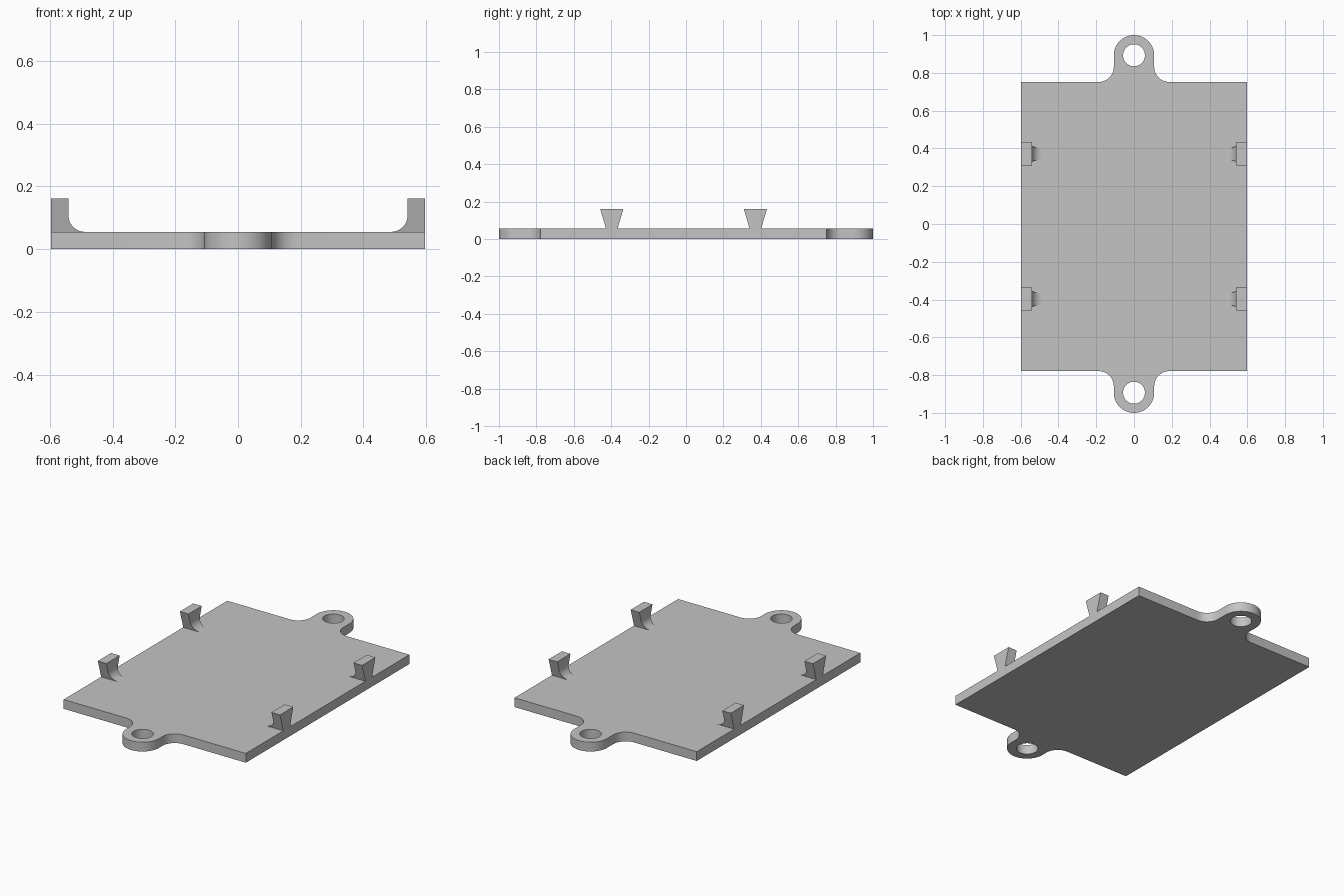
import bpy, bmesh
from math import sin, cos, radians

if "Cube" in bpy.data.objects:
    bpy.data.objects.remove(bpy.data.objects["Cube"])

HALF_W = 0.597                  # half width of the plate
FRONT, BACK = 0.779, 0.752      # plate edge distances from the centre
THICK, TOP = 0.055, 0.161       # plate thickness, clip height
LUG_R, LUG_Y, HOLE_R, FILLET = 0.107, 0.893, 0.058, 0.08

grey = bpy.data.materials.new("light grey plastic")
grey.use_nodes = True
colour = (0.55, 0.55, 0.55, 1)
grey.diffuse_color = colour
grey.node_tree.nodes["Principled BSDF"].inputs["Base Color"].default_value = colour


def arc(cx, cy, r, start, end, steps):
    angles = [radians(start + (end - start) * i / steps) for i in range(steps + 1)]
    return [(cx + r * cos(a), cy + r * sin(a)) for a in angles]


def finish(bm, name):
    bmesh.ops.recalc_face_normals(bm, faces=bm.faces)
    mesh = bpy.data.meshes.new(name)
    bm.to_mesh(mesh)
    bm.free()
    mesh.materials.append(grey)
    obj = bpy.data.objects.new(name, mesh)
    bpy.context.collection.objects.link(obj)
    bpy.ops.object.select_all(action="DESELECT")
    obj.select_set(True)
    bpy.context.view_layer.objects.active = obj
    bpy.ops.object.shade_smooth_by_angle(angle=radians(30))
    return obj


def end_outline(edge):
    """One short side of the plate, with its filleted round lug, facing -y."""
    fx, fy = LUG_R + FILLET, -edge - FILLET
    return ([(-HALF_W, -edge)]
            + arc(-fx, fy, FILLET, 90, 0, 12)
            + arc(0, -LUG_Y, LUG_R, 180, 360, 36)
            + arc(fx, fy, FILLET, 180, 90, 12)
            + [(HALF_W, -edge)])


# Plate with two lugs and through holes
bm = bmesh.new()
outline = end_outline(FRONT) + [(-x, -y) for x, y in end_outline(BACK)]
holes = [arc(0, s * LUG_Y, HOLE_R, 0, 352.5, 47) for s in (-1, 1)]
for loop in [outline] + holes:
    verts = [bm.verts.new((x, y, 0)) for x, y in loop]
    for a, b in zip(verts, verts[1:] + verts[:1]):
        bm.edges.new((a, b))
bmesh.ops.triangle_fill(bm, edges=bm.edges[:], use_beauty=True, normal=(0, 0, 1))
ext = bmesh.ops.extrude_face_region(bm, geom=bm.faces[:], use_keep_orig=True)
bmesh.ops.translate(bm, vec=(0, 0, THICK),
                    verts=[g for g in ext["geom"] if isinstance(g, bmesh.types.BMVert)])
finish(bm, "mounting_plate")


# Flared clips: side profile with a curved foot, narrowing towards the plate
def clip(name, side, y):
    inner, r = 0.541, 0.053
    profile = ([(HALF_W, THICK), (HALF_W, TOP), (inner, TOP)]
               + arc(inner - r, THICK + r, r, 0, -90, 12))
    bm = bmesh.new()
    rows = []
    for s in (-1, 1):
        row = []
        for x, z in profile:
            half = 0.031 + 0.031 * (z - THICK) / (TOP - THICK)
            row.append(bm.verts.new((side * x, y + s * half, z)))
        bm.faces.new(row)
        rows.append(row)
    for i in range(len(profile)):
        j = (i + 1) % len(profile)
        bm.faces.new((rows[0][i], rows[0][j], rows[1][j], rows[1][i]))
    finish(bm, name)


for side, side_name in ((1, "left"), (-1, "right")):
    for y, end_name in ((-0.397, "front"), (0.371, "back")):
        clip(f"{end_name}_{side_name}_clip", side, y)
